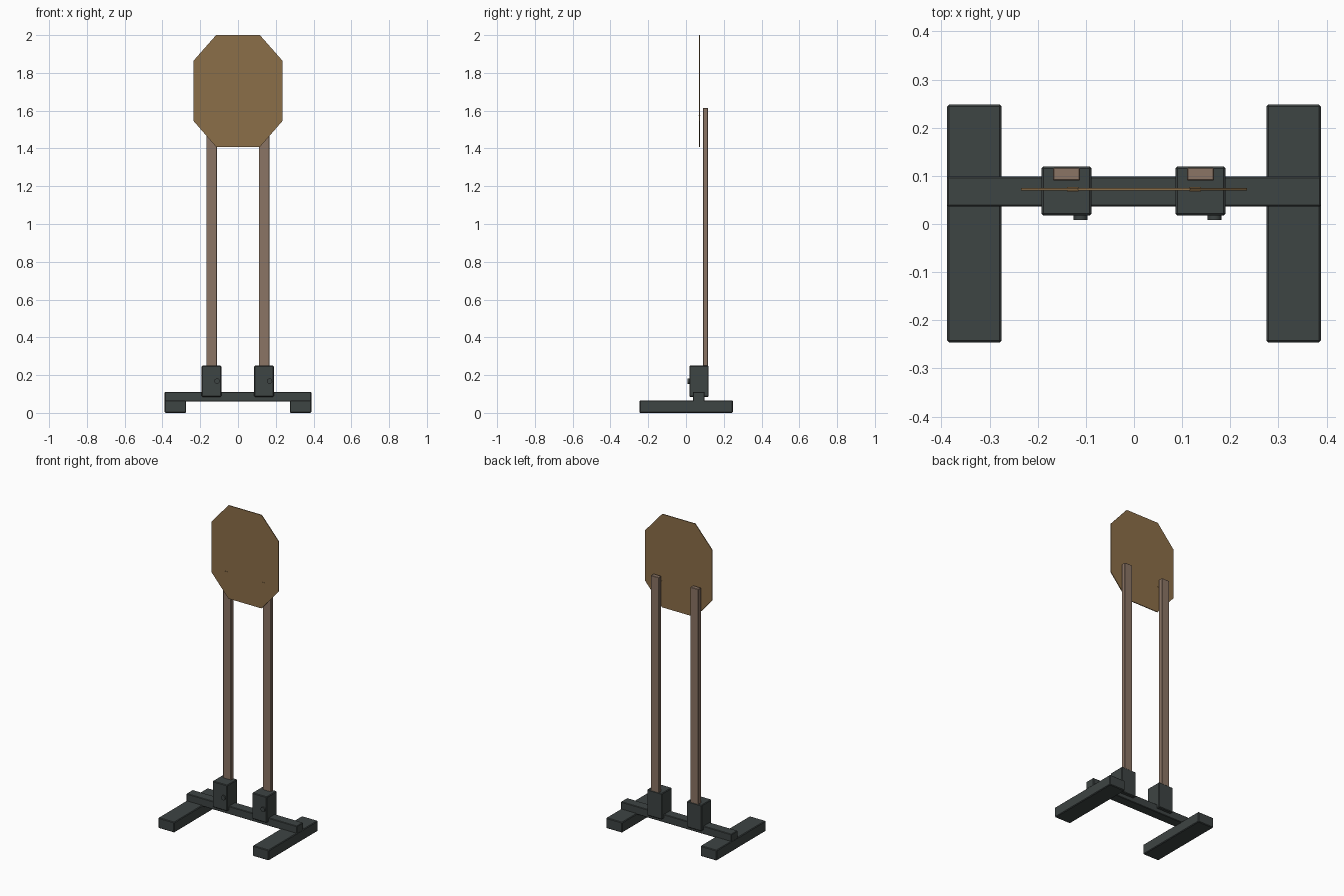
import bpy, bmesh, math
from mathutils import Matrix

if "Cube" in bpy.data.objects:
    bpy.data.objects.remove(bpy.data.objects["Cube"])


def material(name, rgb):
    m = bpy.data.materials.new(name)
    m.diffuse_color = (*rgb, 1)
    m.use_nodes = True
    m.node_tree.nodes["Principled BSDF"].inputs["Base Color"].default_value = m.diffuse_color
    return m


STEEL = material("dark steel", (0.048, 0.058, 0.057))
WOOD = material("post wood", (0.26, 0.178, 0.13))
CARD = material("brown cardboard", (0.26, 0.156, 0.066))


def finish(name, bm, mat):
    bmesh.ops.recalc_face_normals(bm, faces=bm.faces)
    me = bpy.data.meshes.new(name)
    bm.to_mesh(me)
    bm.free()
    me.materials.append(mat)
    ob = bpy.data.objects.new(name, me)
    bpy.context.collection.objects.link(ob)
    return ob


def box(name, x, y, z, mat, bevel=0.0):
    """Box from (min, max) ranges, with an optional chamfer."""
    bm = bmesh.new()
    bmesh.ops.create_cube(bm, size=1)
    for v in bm.verts:
        v.co = [r[0] + (c + 0.5) * (r[1] - r[0]) for c, r in zip(v.co, (x, y, z))]
    if bevel:
        bmesh.ops.bevel(bm, geom=bm.edges[:], offset=bevel, segments=1,
                        affect='EDGES', profile=0.5)
    return finish(name, bm, mat)


# Base: two feet joined by a crossbar
for side, s in (("left", -1), ("right", 1)):
    xs = sorted((s * 0.275, s * 0.388))
    box(f"foot_{side}", xs, (-0.246, 0.248), (0, 0.066), STEEL, 0.004)
box("crossbar", (-0.388, 0.388), (0.036, 0.099), (0.06, 0.111), STEEL, 0.003)

for side, cx in (("left", -0.14), ("right", 0.138)):
    # Post socket
    box(f"socket_{side}", (cx - 0.052, cx + 0.052), (0.0175, 0.1195),
        (0.085, 0.25), STEEL, 0.004)
    # Clamp bolt on the socket front
    bm = bmesh.new()
    bmesh.ops.create_cone(bm, cap_ends=True, segments=16, radius1=0.0145,
                          radius2=0.0145, depth=0.022,
                          matrix=Matrix.Translation((cx + 0.029, 0.019, 0.168))
                          @ Matrix.Rotation(math.pi / 2, 4, 'X'))
    bolt = finish(f"clamp_bolt_{side}", bm, STEEL)
    bolt.data.shade_smooth()
    bolt.data.set_sharp_from_angle(angle=math.radians(40))
    # Wooden post
    box(f"post_{side}", (cx - 0.028, cx + 0.028), (0.09, 0.117),
        (0.1, 1.614), WOOD, 0.002)
    # Small staple through the board
    sx = math.copysign(0.127, cx)
    box(f"staple_{side}", (sx - 0.012, sx + 0.012), (0.067, 0.077),
        (1.574, 1.577), CARD)

# Octagonal target board
quarter = [(0.116, 2.0), (0.235, 1.865), (0.235, 1.545), (0.116, 1.408)]
outline = quarter + [(-x, z) for x, z in reversed(quarter)]
bm = bmesh.new()
face = bm.faces.new([bm.verts.new((x, 0.0695, z)) for x, z in outline])
ext = bmesh.ops.extrude_face_region(bm, geom=[face])
for v in ext["geom"]:
    if isinstance(v, bmesh.types.BMVert):
        v.co.y += 0.005
finish("target_board", bm, CARD)
